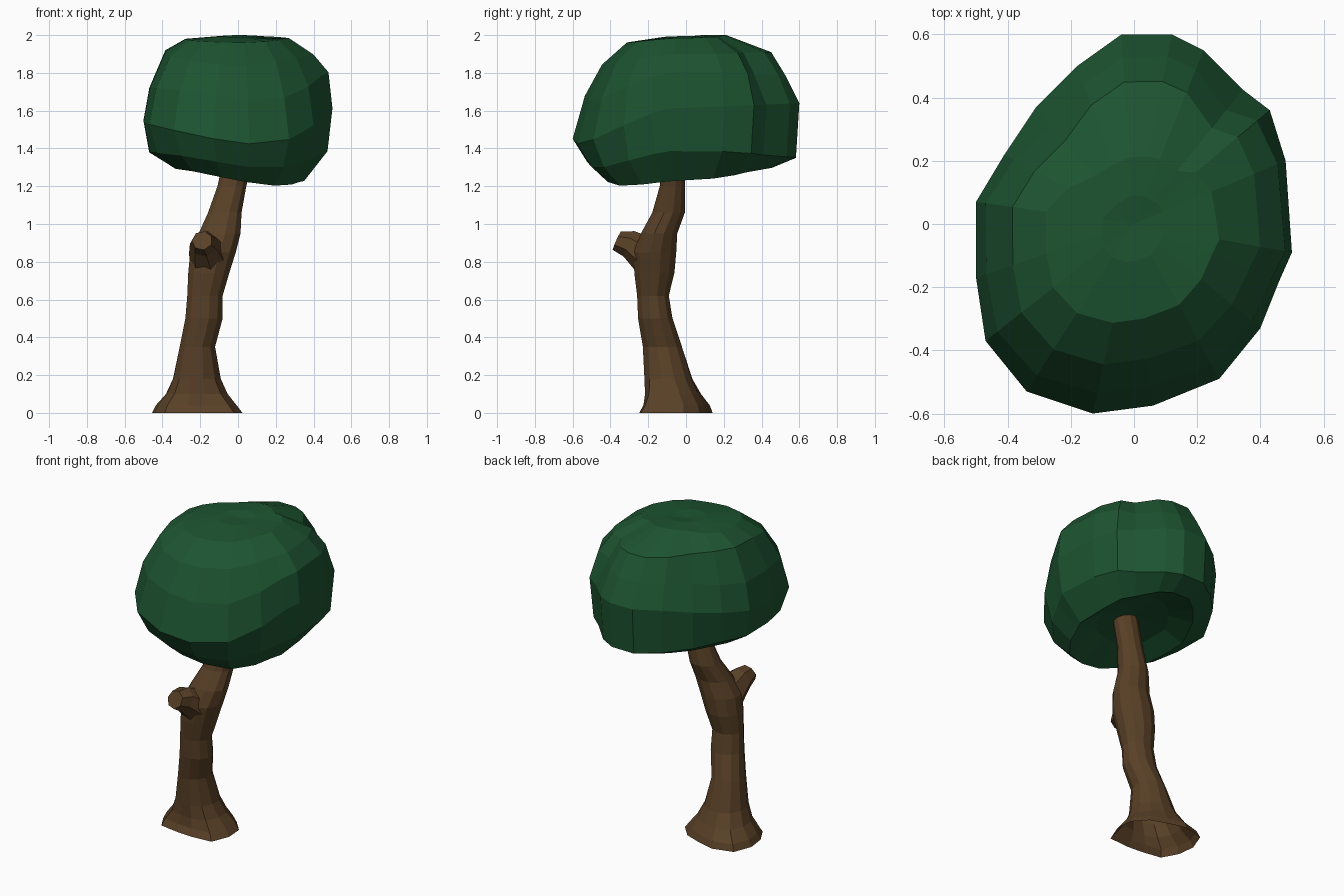
import bpy, bmesh, math
from mathutils import Vector

if "Cube" in bpy.data.objects:
    bpy.data.objects.remove(bpy.data.objects["Cube"])


def material(name, rgb):
    m = bpy.data.materials.new(name)
    m.diffuse_color = (*rgb, 1)
    m.use_nodes = True
    m.node_tree.nodes["Principled BSDF"].inputs["Base Color"].default_value = m.diffuse_color
    return m


def loft(name, rings, mat, start=None, end=None):
    """Skin a list of rings; close an end with a point, or leave it open."""
    bm = bmesh.new()
    vs = [[bm.verts.new(p) for p in r] for r in rings]
    n = len(vs[0])
    for a, b in zip(vs, vs[1:]):
        for i in range(n):
            j = (i + 1) % n
            bm.faces.new((a[i], a[j], b[j], b[i]))
    for ring, tip in ((vs[0], start), (vs[-1], end)):
        if tip is not None:
            c = bm.verts.new(tip)
            for i in range(n):
                bm.faces.new((ring[i], ring[(i + 1) % n], c))
    bmesh.ops.recalc_face_normals(bm, faces=bm.faces)
    me = bpy.data.meshes.new(name)
    bm.to_mesh(me)
    bm.free()
    me.materials.append(mat)
    ob = bpy.data.objects.new(name, me)
    bpy.context.collection.objects.link(ob)
    return ob


bark = material("bark", (0.1, 0.052, 0.02))
leaf = material("leaf", (0.012, 0.088, 0.03))

# Trunk, open at the ground: z, x min, x max, y min, y max, root strength
trunk = [
    (0.00, -0.45, 0.02, -0.275, 0.14, 1),
    (0.04, -0.43, -0.01, -0.25, 0.125, 1),
    (0.10, -0.38, -0.055, -0.23, 0.08, 0.6),
    (0.18, -0.345, -0.09, -0.225, 0.035, 0.2),
    (0.35, -0.31, -0.12, -0.23, -0.02, 0),
    (0.50, -0.28, -0.08, -0.255, -0.07, 0),
    (0.62, -0.27, -0.08, -0.26, -0.09, 0),
    (0.74, -0.265, -0.045, -0.275, -0.06, 0),
    (0.85, -0.255, -0.01, -0.28, -0.05, 0),
    (0.95, -0.21, 0.015, -0.24, -0.045, 0),
    (1.06, -0.16, 0.02, -0.18, -0.005, 0),
    (1.20, -0.11, 0.045, -0.14, -0.005, 0),
    (1.38, -0.07, 0.09, -0.13, 0.0, 0),
]
# root bulges and dents around the base
roots = [0, -.08, -.14, .02, .16, .04, -.02, .02, -.16, -.12, .14, .03]
rings = []
for z, x0, x1, y0, y1, flare in trunk:
    ring = []
    for k in range(12):
        a = math.radians(15 + 30 * k)
        f = 1.02 + flare * roots[k]
        ring.append(((x0 + x1) / 2 + math.cos(a) * f * (x1 - x0) / 2,
                     (y0 + y1) / 2 + math.sin(a) * f * (y1 - y0) / 2, z))
    rings.append(ring)
loft("trunk", rings, bark, end=(0.01, -0.065, 1.38))

# Cut branch stub on the front of the trunk
stub = [((-0.155, -0.16, 0.74), 0.09), ((-0.16, -0.225, 0.84), 0.1),
        ((-0.18, -0.30, 0.895), 0.075), ((-0.19, -0.365, 0.912), 0.055)]
axis = Vector((-0.1, -1, 0.45)).normalized()
side = axis.cross(Vector((0, 0, 1))).normalized()
up = side.cross(axis)
rings = [[Vector(c) + r * (side * math.cos(k * math.tau / 7) + up * math.sin(k * math.tau / 7))
          for k in range(7)] for c, r in stub]
loft("branch_stub", rings, bark, end=stub[-1][0])

# Canopy: widest outline from above
outline = [(-0.13, -0.6), (0.06, -0.575), (0.27, -0.49), (0.40, -0.33), (0.46, -0.18),
           (0.5, -0.09), (0.48, 0.2), (0.43, 0.36), (0.345, 0.425), (0.22, 0.55),
           (0.12, 0.6), (-0.04, 0.6), (-0.18, 0.5), (-0.31, 0.37), (-0.41, 0.22),
           (-0.5, 0.07), (-0.5, -0.17), (-0.47, -0.37), (-0.34, -0.53)]
# (scale, z) profiles from the hollow underside to the crown
front = [(.42, 1.33), (.72, 1.23), (.87, 1.31), (1, 1.43), (.89, 1.66), (.74, 1.84), (.52, 1.96), (.2, 1.99)]
right = [(.42, 1.33), (.70, 1.23), (.95, 1.39), (1, 1.62), (.96, 1.81), (.80, 1.90), (.54, 1.985), (.2, 1.985)]
back = [(.42, 1.36), (.76, 1.30), (.97, 1.35), (1, 1.64), (.88, 1.78), (.75, 1.91), (.35, 2.0), (.15, 2.0)]
left = [(.42, 1.35), (.65, 1.29), (.94, 1.38), (1, 1.55), (.94, 1.72), (.77, 1.92), (.56, 1.98), (.2, 1.995)]
rings = []
for lv in range(8):
    ring = []
    for x, y in outline:
        a = math.atan2(y, x)
        c, s = math.cos(a), math.sin(a)
        w = ((front, min(s, 0) ** 2), (right, max(c, 0) ** 2),
             (back, max(s, 0) ** 2), (left, min(c, 0) ** 2))
        k = sum(p[lv][0] * t for p, t in w)
        z = sum(p[lv][1] * t for p, t in w)
        # the lower front slopes down to the right
        if 1 <= lv <= 4:
            z -= 0.13 * x * min(s, 0) ** 2
        # creases either side of the back lobe
        if 4 <= lv <= 6:
            for crease in (51, 131):
                k *= 1 - 0.07 * max(0, 1 - abs(math.degrees(a) - crease) / 16)
        ring.append((x * k, y * k, z))
    rings.append(ring)
loft("canopy", rings, leaf, start=(0, 0, 1.38), end=(0, 0, 1.985))
